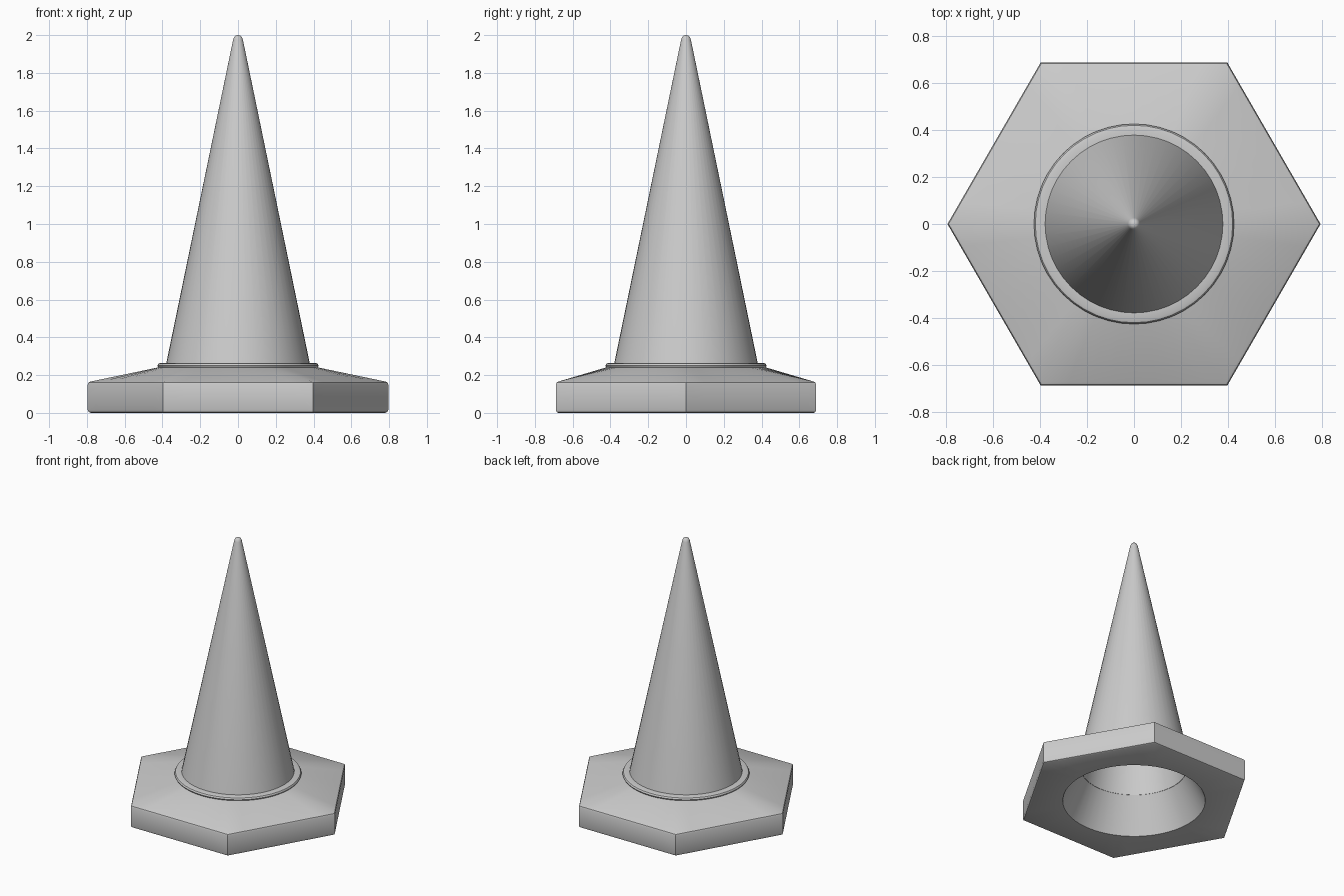
import bpy, bmesh, math

if "Cube" in bpy.data.objects:
    bpy.data.objects.remove(bpy.data.objects["Cube"])

SIDES = 48


def radius_at(r, a, hexagonal):
    """Radius of a circle, or of a hexagon with corner radius r, at angle a."""
    if not hexagonal:
        return r
    local = a % (math.pi / 3) - math.pi / 6
    return r * math.cos(math.pi / 6) / math.cos(local)


def sweep(name, profile, closed=False, angle=35):
    """Sweep (radius, z, hexagonal) points round z; radius 0 makes a pole."""
    bm = bmesh.new()
    loops = []
    for r, z, hexagonal in profile:
        if r == 0:
            loops.append([bm.verts.new((0, 0, z))] * SIDES)
            continue
        loop = []
        for i in range(SIDES):
            a = 2 * math.pi * i / SIDES
            d = radius_at(r, a, hexagonal)
            loop.append(bm.verts.new((d * math.cos(a), d * math.sin(a), z)))
        loops.append(loop)
    pairs = list(zip(loops, loops[1:]))
    if closed:
        pairs.append((loops[-1], loops[0]))
    for top, low in pairs:
        for i in range(SIDES):
            j = (i + 1) % SIDES
            corners = [top[i], low[i], low[j], top[j]]
            bm.faces.new(list(dict.fromkeys(corners)))
    bmesh.ops.recalc_face_normals(bm, faces=bm.faces)
    mesh = bpy.data.meshes.new(name)
    bm.to_mesh(mesh)
    bm.free()
    obj = bpy.data.objects.new(name, mesh)
    bpy.context.collection.objects.link(obj)
    bpy.ops.object.select_all(action='DESELECT')
    obj.select_set(True)
    bpy.context.view_layer.objects.active = obj
    bpy.ops.object.shade_smooth_by_angle(angle=math.radians(angle))
    return obj


# Hollow cone with a small rounded tip
sweep("cone_shell", [
    (0, 2.0, False), (0.012, 1.998, False), (0.021, 1.99, False),
    (0.026, 1.975, False), (0.38, 0.262, False),
    (0.355, 0.25, False), (0.012, 1.92, False), (0, 1.93, False),
])

# Hexagonal foot: round collar, sloping top, rounded rim and open underside
sweep("hexagonal_base", [
    (0.375, 0.265, False), (0.408, 0.265, False), (0.421, 0.261, False),
    (0.427, 0.25, False), (0.422, 0.241, False),
    (0.78, 0.166, True), (0.791, 0.161, True), (0.796, 0.15, True),
    (0.796, 0.018, True), (0.791, 0.005, True), (0.78, 0, True),
    (0.48, 0, False), (0.357, 0.25, False),
], closed=True)
